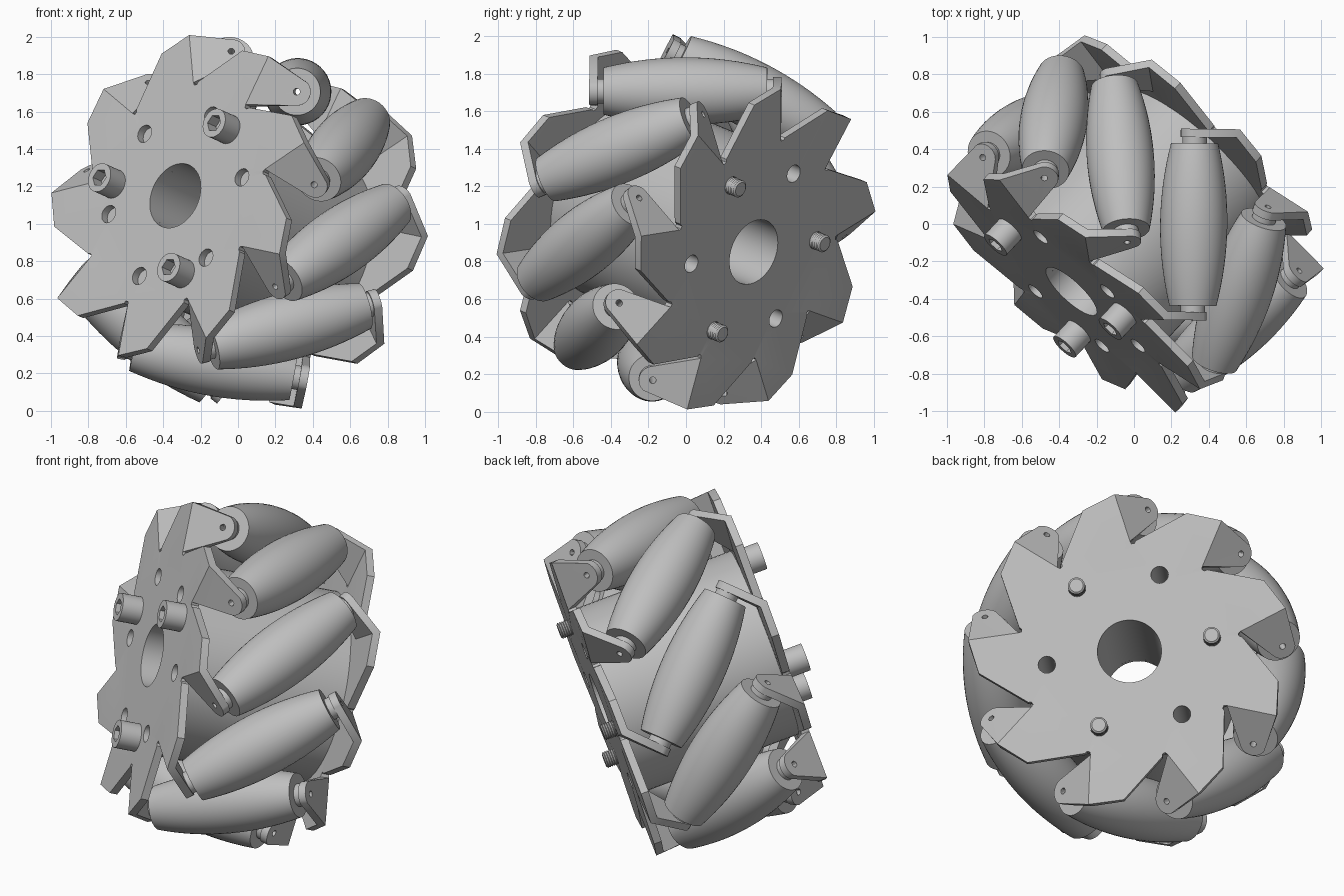
import bpy, bmesh
from math import sin, cos, pi, radians, sqrt
from mathutils import Matrix, Vector

cube = bpy.data.objects.get("Cube")
if cube:
    bpy.data.objects.remove(cube, do_unlink=True)

# Single metal colour
metal = bpy.data.materials.new("plain grey")
metal.use_nodes = True
GREY = (0.52, 0.52, 0.52, 1)
metal.diffuse_color = GREY
metal.node_tree.nodes["Principled BSDF"].inputs["Base Color"].default_value = GREY

# Wheel frame: local z is the axle, tilted in the world
axle = Vector((0.652, 0.70, -0.292)).normalized()
side = Vector((0, 0, 1)).cross(axle).normalized()
up = axle.cross(side)
WHEEL = Matrix.Translation((0, 0, 1)) @ Matrix((side, up, axle)).transposed().to_4x4()

COUNT = 9
STEP = 2 * pi / COUNT
PHASE = radians(27.7)
ROLLER_R = 0.775      # distance of roller centres from the axle
TAB = 0.346           # sideways and axial offset of the tab holes
PLATE_Z = 0.492
THICK = 0.045
BEND = TAB - (PLATE_Z - TAB)


def finish(name, bm, local=Matrix(), thickness=0):
    """Turn a bmesh into a shaded object, thickening it if it is a sheet."""
    bmesh.ops.remove_doubles(bm, verts=bm.verts, dist=1e-4)
    bmesh.ops.recalc_face_normals(bm, faces=bm.faces)
    mesh = bpy.data.meshes.new(name)
    bm.to_mesh(mesh)
    bm.free()
    mesh.materials.append(metal)
    obj = bpy.data.objects.new(name, mesh)
    bpy.context.scene.collection.objects.link(obj)
    obj.matrix_world = WHEEL @ local
    bpy.ops.object.select_all(action='DESELECT')
    obj.select_set(True)
    bpy.context.view_layer.objects.active = obj
    if thickness:
        mod = obj.modifiers.new("thickness", 'SOLIDIFY')
        mod.thickness = thickness
        mod.offset = 0
        mod.use_even_offset = True
        bpy.ops.object.modifier_apply(modifier=mod.name)
    bpy.ops.object.shade_smooth_by_angle(angle=radians(30))
    return obj


def circle(radius, count, centre=(0, 0)):
    return [(centre[0] + radius * cos(2 * pi * i / count),
             centre[1] + radius * sin(2 * pi * i / count)) for i in range(count)]


def sheet(bm, loops, place):
    """Fill an outline with holes; place maps 2D points into 3D."""
    edges = []
    for loop in loops:
        verts = [bm.verts.new(place(*p)) for p in loop]
        edges += [bm.edges.new((verts[i - 1], verts[i])) for i in range(len(verts))]
    o = place(0, 0)
    normal = (place(1, 0) - o).cross(place(0, 1) - o).normalized()
    bmesh.ops.triangle_fill(bm, use_beauty=True, edges=edges, normal=normal)


def lathe(name, profile, local, segments=40, closed=False):
    """Revolve (radius, z) points about local z."""
    bm = bmesh.new()
    rings = [[bm.verts.new((r * cos(2 * pi * i / segments),
                            r * sin(2 * pi * i / segments), z))
              for i in range(segments)] for r, z in profile]
    pairs = list(zip(rings, rings[1:]))
    if closed:
        pairs.append((rings[-1], rings[0]))
    else:
        bm.faces.new(rings[0])
        bm.faces.new(rings[-1])
    for a, b in pairs:
        for i in range(segments):
            bm.faces.new((a[i - 1], a[i], b[i], b[i - 1]))
    return finish(name, bm, local)


def polar(radius, degrees):
    return (radius * cos(radians(degrees)), radius * sin(radians(degrees)))


bolt_spots = [polar(0.47, 8 + 60 * i) for i in range(6)]
centre_holes = [circle(0.18, 48)] + [circle(0.049, 20, p) for p in bolt_spots]


def radial_frame(k):
    """Outward and clockwise directions at roller k."""
    a = PHASE + k * STEP
    return Vector((cos(a), sin(a), 0)), Vector((sin(a), -cos(a), 0))


# Side plates: saw-toothed discs with one bent tab per roller
OUTER, INNER = 0.885, 0.60
tooth = [(0.855, 0.01), (OUTER, BEND), (INNER, BEND),
         (0.583, BEND + 0.008), (0.58, BEND + 0.024), (0.592, BEND + 0.036)]
hole_s = (TAB - BEND) * sqrt(2)
tip = [(ROLLER_R + 0.075 * sin(b), hole_s + 0.075 * cos(b))
       for b in [radians(62 - 15 * i) for i in range(10)]]
tab_outline = [(OUTER, 0)] + tip + [(INNER, 0)]


def side_plate(name, local):
    bm = bmesh.new()
    outline = []
    for k in range(COUNT):
        n, t = radial_frame(-k)
        outline += [(n * a + t * b).xy for a, b in tooth]

        def on_tab(a, s, n=n, t=t):
            d = s / sqrt(2)
            return n * a + t * (BEND + d) + Vector((0, 0, PLATE_Z - d))

        sheet(bm, [tab_outline, circle(0.018, 12, (ROLLER_R, hole_s))], on_tab)
    sheet(bm, [outline] + centre_holes, lambda x, y: Vector((x, y, PLATE_Z)))
    finish(name, bm, local, THICK)


side_plate("back_plate", Matrix())
side_plate("front_plate", Matrix.Rotation(pi, 4, radial_frame(0)[0]))

# Hub drum between the plates
bm = bmesh.new()
sheet(bm, [circle(0.55, 72)] + centre_holes, lambda x, y: Vector((x, y, 0)))
finish("hub_drum", bm, Matrix(), 2 * PLATE_Z - THICK)

# Barrel rollers set at 45 degrees, with a bore and end spacers
HALF = 0.435
barrel = []
for i in range(17):
    s = HALF * (i / 8 - 1)
    barrel.append((0.18 - 0.054 * (s / HALF) ** 2, s))
end = sqrt(2) * TAB - THICK / 2
roller_profile = ([(0.018, -end), (0.065, -end), (0.065, -HALF)] + barrel
                  + [(0.065, HALF), (0.065, end), (0.018, end)])
for k in range(COUNT):
    n, t = radial_frame(k)
    d = (t + Vector((0, 0, 1))).normalized()
    frame = Matrix((n, d.cross(n), d)).transposed().to_4x4()
    lathe(f"roller_{k + 1}", roller_profile,
          Matrix.Translation(n * ROLLER_R) @ frame, closed=True)

# Socket bolts through every second hole, threaded at the far end
FACE = PLATE_Z + THICK / 2
HEAD, SOCKET = 0.12, 0.07
thread = []
for i in range(5):
    z = FACE + 0.005 + i * 0.013
    thread += [(0.042, z), (0.048, z + 0.005)]
bolt_profile = [(0.08, SOCKET - FACE - HEAD), (0.08, -FACE), (0.047, -FACE),
                (0.047, FACE)] + thread + [(0.038, FACE + 0.07)]
for i, (x, y) in enumerate(bolt_spots[::2]):
    spot = Matrix.Translation((x, y, 0))
    lathe(f"bolt_{i + 1}", bolt_profile, spot, 32)
    bm = bmesh.new()
    sheet(bm, [circle(0.08, 32), circle(0.048, 6)],
          lambda a, b: Vector((a, b, SOCKET / 2 - FACE - HEAD)))
    finish(f"bolt_socket_{i + 1}", bm, spot, SOCKET)
